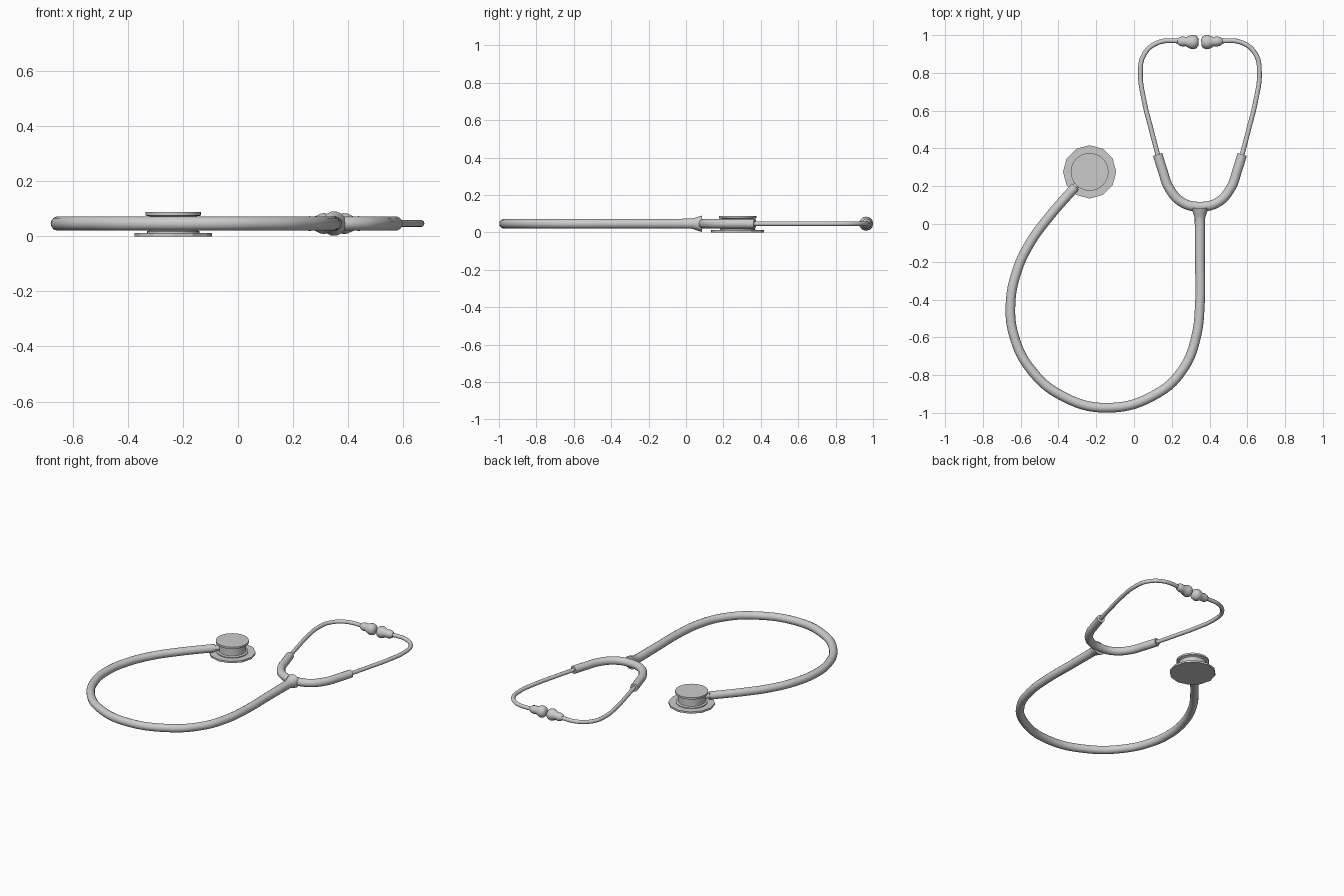
import bpy, bmesh, math
from mathutils import Vector, Matrix

if "Cube" in bpy.data.objects:
    bpy.data.objects.remove(bpy.data.objects["Cube"])

Z = 0.046       # height of the tubing centre line
CX = 0.349      # mirror line of the headset


def smooth(ob):
    bpy.ops.object.select_all(action='DESELECT')
    ob.select_set(True)
    bpy.context.view_layer.objects.active = ob
    bpy.ops.object.shade_smooth_by_angle(angle=math.radians(40))


def tube(name, pts, radius, res=8):
    """Round tube along points (x, y[, radius factor])."""
    cu = bpy.data.curves.new(name, 'CURVE')
    cu.dimensions = '3D'
    cu.bevel_depth = radius
    cu.bevel_resolution = 5
    cu.resolution_u = res
    cu.use_fill_caps = True
    sp = cu.splines.new('BEZIER')
    sp.bezier_points.add(len(pts) - 1)
    for bp, p in zip(sp.bezier_points, pts):
        bp.co = (p[0], p[1], Z)
        bp.radius = p[2] if len(p) > 2 else 1
        bp.handle_left_type = bp.handle_right_type = 'AUTO'
    ob = bpy.data.objects.new(name, cu)
    bpy.context.collection.objects.link(ob)
    bpy.ops.object.select_all(action='DESELECT')
    ob.select_set(True)
    bpy.context.view_layer.objects.active = ob
    bpy.ops.object.convert(target='MESH')
    ob = bpy.context.view_layer.objects.active
    smooth(ob)
    return ob


def lathe(name, profile, sides, matrix):
    """Revolve (radius, height) pairs around local z and cap both ends."""
    bm = bmesh.new()
    rings = []
    for r, h in profile:
        rings.append([bm.verts.new((r * math.cos(2 * math.pi * i / sides),
                                    r * math.sin(2 * math.pi * i / sides), h))
                      for i in range(sides)])
    for a, b in zip(rings, rings[1:]):
        for i in range(sides):
            j = (i + 1) % sides
            bm.faces.new((a[i], a[j], b[j], b[i]))
    bm.faces.new(rings[0][::-1])
    bm.faces.new(rings[-1])
    bm.transform(matrix)
    bmesh.ops.recalc_face_normals(bm, faces=bm.faces)
    me = bpy.data.meshes.new(name)
    bm.to_mesh(me)
    bm.free()
    ob = bpy.data.objects.new(name, me)
    bpy.context.collection.objects.link(ob)
    return ob


# main hose: from the yoke down, round the loop and up to the chest piece
tube("main_hose", [
    (CX, 0.085, 1.75), (CX, 0.03, 1.08), (CX, -0.18, 1.03), (CX, -0.42),
    (0.328, -0.60), (0.265, -0.76), (0.13, -0.893), (-0.14, -0.973),
    (-0.39, -0.905), (-0.55, -0.765), (-0.633, -0.60), (-0.654, -0.43),
    (-0.62, -0.25), (-0.55, -0.10), (-0.46, 0.025), (-0.31, 0.198)], 0.0255)

# yoke: U-shaped sleeve joining both ear tubes
half = [(-0.224, 0.368), (-0.198, 0.285), (-0.163, 0.19), (-0.095, 0.115)]
yoke = half + [(0, 0.092)] + [(-x, y) for x, y in reversed(half)]
tube("yoke", [(CX + x, y) for x, y in yoke], 0.0255)

# ear tubes and ear tips, mirrored about the headset centre
ear = [(-0.216, 0.34), (-0.258, 0.50), (-0.297, 0.66), (-0.315, 0.80),
       (-0.297, 0.895), (-0.225, 0.959), (-0.09, 0.97)]
tip = [(0.014, 0), (0.023, 0.012), (0.027, 0.03), (0.024, 0.045),
       (0.036, 0.07), (0.038, 0.085), (0.032, 0.102), (0.018, 0.112)]
for side, s in (("left", 1), ("right", -1)):
    tube(side + "_ear_tube", [(CX + s * x, y) for x, y in ear], 0.0125)
    axis = Vector((s, -0.06, 0)).normalized()
    rot = axis.to_track_quat('Z', 'Y').to_matrix().to_4x4()
    smooth(lathe(side + "_ear_tip", tip, 12,
                 Matrix.Translation((CX - s * 0.119, 0.968, Z)) @ rot))

# chest piece: faceted diaphragm, round drum and bell
at = Matrix.Translation((-0.235, 0.276, 0))
lathe("diaphragm", [(0.141, 0), (0.141, 0.012)], 12, at)
smooth(lathe("chest_drum", [(0.095, 0.011), (0.095, 0.018), (0.083, 0.022),
                            (0.083, 0.070), (0.088, 0.074)], 32, at))
smooth(lathe("bell", [(0.094, 0.073), (0.1, 0.076), (0.1, 0.088)], 32, at))
tube("hose_connector", [(-0.34, 0.165), (-0.25, 0.265)], 0.017)
